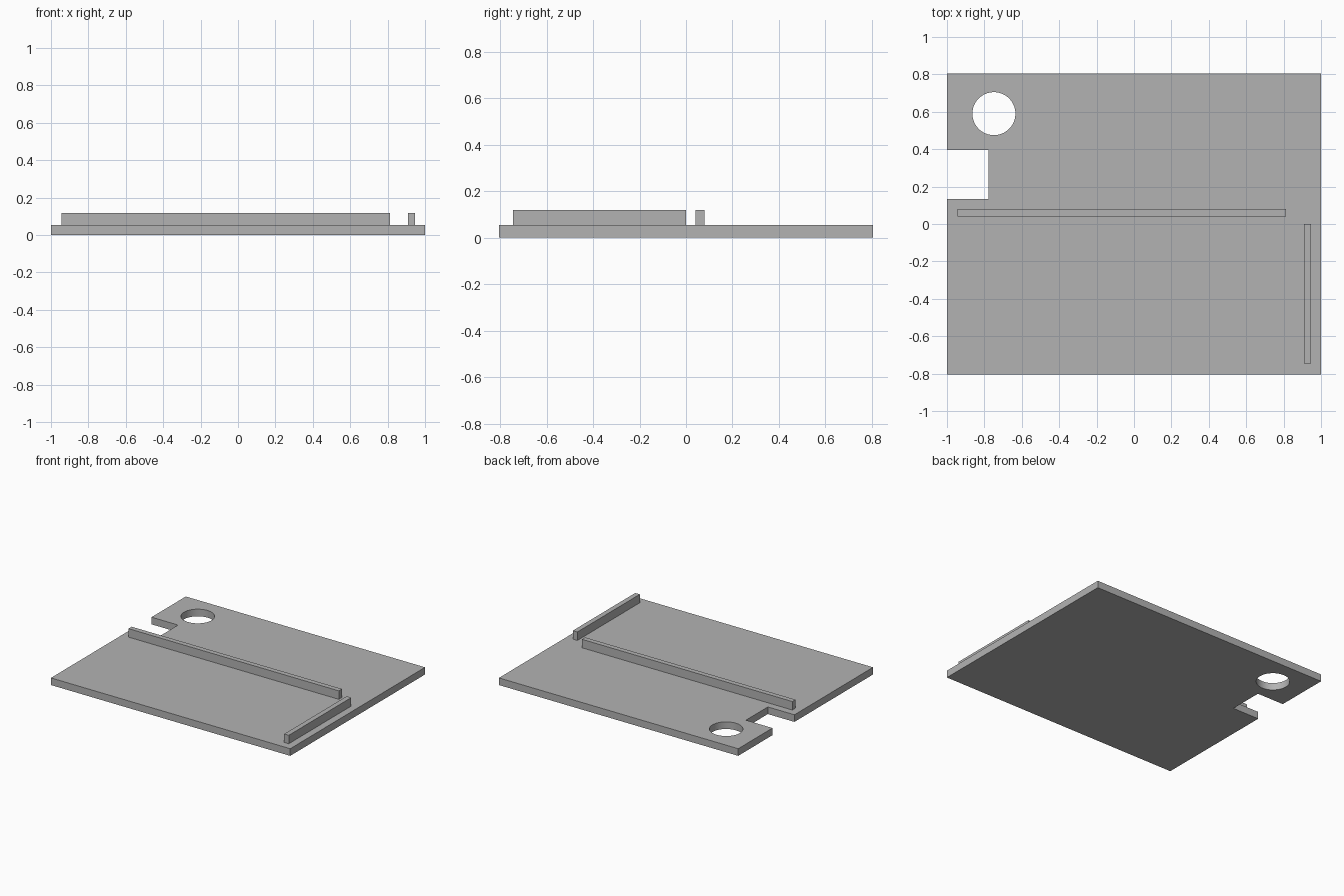
import bpy
import math

if "Cube" in bpy.data.objects:
    bpy.data.objects.remove(bpy.data.objects["Cube"], do_unlink=True)

PLATE_TOP = 0.054
RAIL_TOP = 0.118

grey = bpy.data.materials.new("plain grey")
grey.use_nodes = True
colour = (0.45, 0.45, 0.45, 1)
grey.diffuse_color = colour
grey.node_tree.nodes["Principled BSDF"].inputs["Base Color"].default_value = colour


def box(name, x, y, z):
    """Box spanning the given (low, high) range on each axis."""
    spans = (x, y, z)
    bpy.ops.mesh.primitive_cube_add(size=1, location=[(a + b) / 2 for a, b in spans])
    obj = bpy.context.object
    obj.name = name
    obj.scale = [b - a for a, b in spans]
    bpy.ops.object.transform_apply(location=False, rotation=False, scale=True)
    obj.data.materials.append(grey)
    return obj


def cut(target, cutter):
    """Subtract the cutter from the target and discard it."""
    cutter.hide_render = True
    bpy.context.view_layer.objects.active = target
    mod = target.modifiers.new("cut", "BOOLEAN")
    mod.operation = "DIFFERENCE"
    mod.solver = "EXACT"
    mod.object = cutter
    bpy.ops.object.modifier_apply(modifier=mod.name)
    bpy.data.objects.remove(cutter, do_unlink=True)


# Base plate with a square edge notch and a round hole
plate = box("base_plate", (-1, 1), (-0.805, 0.805), (0, PLATE_TOP))
cut(plate, box("notch_cutter", (-1.2, -0.778), (0.134, 0.396), (-0.1, 0.2)))
bpy.ops.mesh.primitive_cylinder_add(vertices=64, radius=0.115, depth=0.4,
                                    location=(-0.749, 0.59, 0))
hole_cutter = bpy.context.object
hole_cutter.data.materials.append(grey)
cut(plate, hole_cutter)

# Raised rails standing on the plate
box("long_rail", (-0.944, 0.814), (0.041, 0.079), (PLATE_TOP, RAIL_TOP))
box("side_rail", (0.908, 0.946), (-0.745, 0), (PLATE_TOP, RAIL_TOP))

# Smooth the hole wall, keep the corners crisp
bpy.ops.object.select_all(action="DESELECT")
plate.select_set(True)
bpy.context.view_layer.objects.active = plate
bpy.ops.object.shade_smooth_by_angle(angle=math.radians(30))
